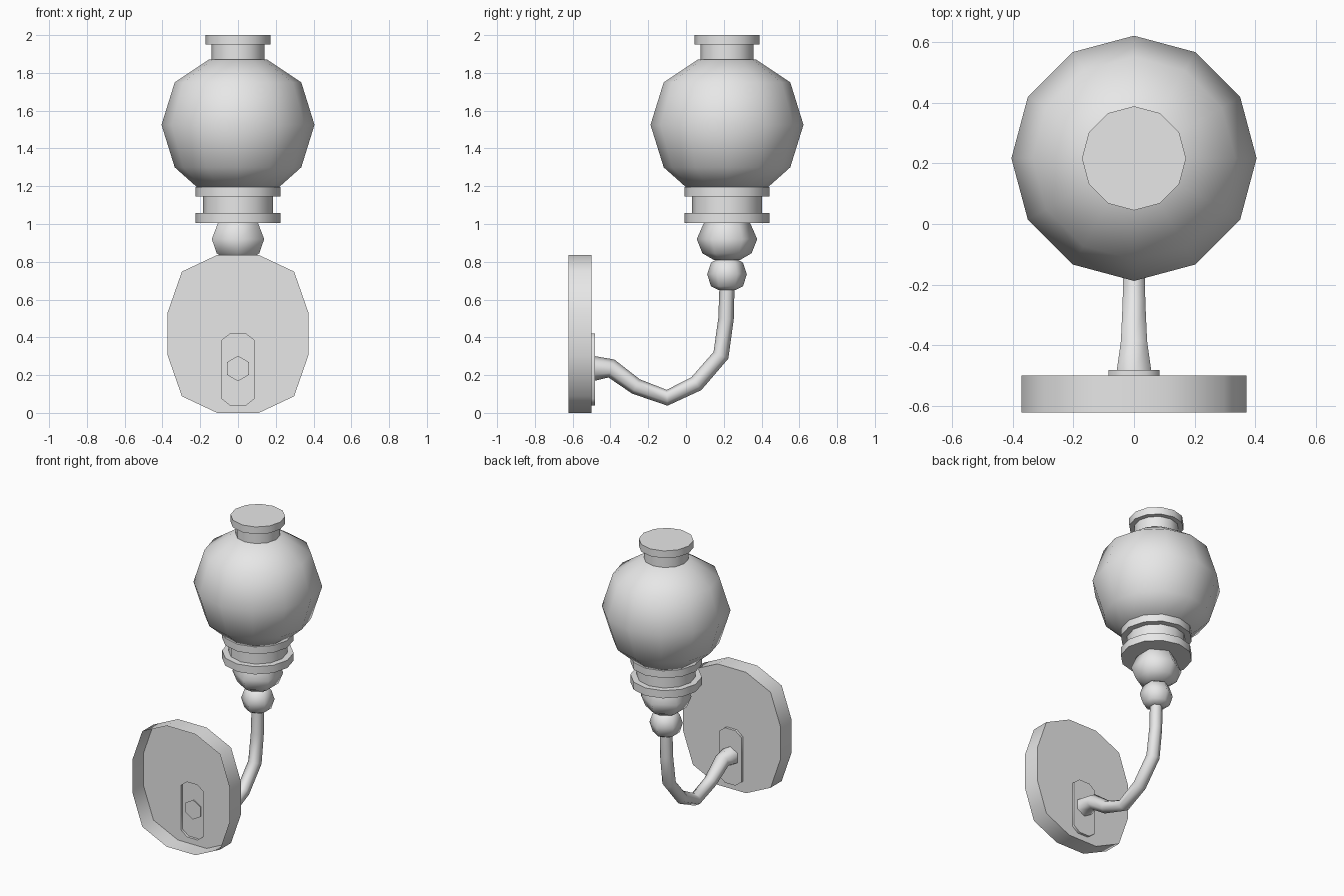
import bpy, bmesh, math
from mathutils import Vector

cube = bpy.data.objects.get("Cube")
if cube:
    bpy.data.objects.remove(cube, do_unlink=True)

grey = bpy.data.materials.new("plain_grey")
grey.use_nodes = True
grey.diffuse_color = (0.8, 0.8, 0.8, 1)
grey.node_tree.nodes["Principled BSDF"].inputs["Base Color"].default_value = (0.8, 0.8, 0.8, 1)

AXIS_Y = 0.217   # lamp axis
ARM_Z = 0.235    # height of the arm's wall end


def finish(name, bm):
    """Turn a bmesh into a smooth object with sharp corners."""
    mesh = bpy.data.meshes.new(name)
    bm.to_mesh(mesh)
    bm.free()
    mesh.materials.append(grey)
    obj = bpy.data.objects.new(name, mesh)
    bpy.context.collection.objects.link(obj)
    bpy.ops.object.select_all(action='DESELECT')
    obj.select_set(True)
    bpy.context.view_layer.objects.active = obj
    bpy.ops.object.shade_smooth_by_angle(angle=math.radians(65))
    return obj


def bridge(bm, a, b):
    n = len(a)
    for i in range(n):
        j = (i + 1) % n
        bm.faces.new((a[i], a[j], b[j], b[i]))


def loft(name, rings):
    """Skin a list of rings and cap both ends."""
    bm = bmesh.new()
    loops = [[bm.verts.new(p) for p in ring] for ring in rings]
    for a, b in zip(loops, loops[1:]):
        bridge(bm, a, b)
    bm.faces.new(loops[0])
    bm.faces.new(loops[-1])
    bmesh.ops.recalc_face_normals(bm, faces=bm.faces)
    return finish(name, bm)


def lathe(name, profile, sides):
    """Revolve (radius, height) points about the lamp axis."""
    turns = [math.pi / 2 + math.tau * i / sides for i in range(sides)]
    return loft(name, [[(r * math.cos(t), AXIS_Y + r * math.sin(t), z) for t in turns]
                       for r, z in profile])


def mirrored(corner, cz, y):
    """Closed outline in a wall-parallel plane from one quarter of its points."""
    right = corner + [(x, -z) for x, z in reversed(corner)]
    outline = right + [(-x, z) for x, z in reversed(right)]
    return [Vector((x, y, cz + z)) for x, z in outline]


def face_outward(bm):
    bmesh.ops.recalc_face_normals(bm, faces=bm.faces)
    if sum(f.normal.y * f.calc_area() for f in bm.faces) < 0:
        bmesh.ops.reverse_faces(bm, faces=bm.faces)


# Wall plate: hollow, open towards the front, with a hole behind the mount
disc = [(0.11, 0.418), (0.297, 0.33), (0.372, 0.115)]
mount = [(0.04, 0.19), (0.085, 0.155)]
bm = bmesh.new()
front = [bm.verts.new(p) for p in mirrored(disc, 0.418, -0.622)]
back = [bm.verts.new(p) for p in mirrored(disc, 0.418, -0.5)]
hole = [bm.verts.new(p) for p in mirrored(mount, 0.23, -0.5)]
bridge(bm, front, back)
edges = [bm.edges.get((back[i - 1], back[i])) for i in range(len(back))]
edges += [bm.edges.new((hole[i - 1], hole[i])) for i in range(len(hole))]
bmesh.ops.triangle_fill(bm, edges=edges, use_beauty=True, normal=(0, 1, 0))
face_outward(bm)
finish("wall_plate", bm)

# Raised mount, also hollow from the front
bm = bmesh.new()
base = [bm.verts.new(p) for p in mirrored(mount, 0.23, -0.5)]
top = [bm.verts.new(p) for p in mirrored(mount, 0.23, -0.483)]
bridge(bm, base, top)
bm.faces.new(top)
face_outward(bm)
finish("arm_mount", bm)

# Curved six-sided arm: (y, z, radius) along its path
path = [(-0.492, ARM_Z, 0.067), (-0.395, ARM_Z, 0.05), (-0.265, 0.14, 0.043),
        (-0.1, 0.08, 0.042), (0.055, 0.155, 0.043), (0.185, 0.305, 0.043),
        (0.212, 0.5, 0.041), (AXIS_Y, 0.67, 0.04)]
points = [Vector((0, y, z)) for y, z, r in path]
side = Vector((1, 0, 0))
rings = []
for i, p in enumerate(points):
    before = (p - points[i - 1]).normalized() if i else side * 0
    after = (points[i + 1] - p).normalized() if i + 1 < len(points) else side * 0
    normal = side.cross(before + after).normalized()
    rings.append([p + path[i][2] * (normal * math.cos(k * math.pi / 3)
                                    + side * math.sin(k * math.pi / 3)) for k in range(6)])
loft("curved_arm", rings)

# Two six-sided beads above the arm
lathe("small_bead", [(0.045, 0.65), (0.085, 0.67), (0.105, 0.735),
                     (0.085, 0.795), (0.05, 0.815)], 6)
lathe("large_bead", [(0.07, 0.81), (0.13, 0.845), (0.16, 0.92),
                     (0.125, 1.0), (0.12, 1.01)], 6)

# Flanged holder, globe and capped neck
lathe("globe_holder", [(0.225, 1.005), (0.225, 1.058), (0.185, 1.058),
                       (0.185, 1.145), (0.225, 1.145), (0.225, 1.195)], 12)
lathe("globe", [(0.215, 1.193), (0.335, 1.3), (0.405, 1.525),
                (0.335, 1.75), (0.155, 1.87)], 12)
lathe("globe_neck", [(0.14, 1.86), (0.14, 1.95)], 12)
lathe("neck_cap", [(0.172, 1.95), (0.172, 2.0)], 12)
